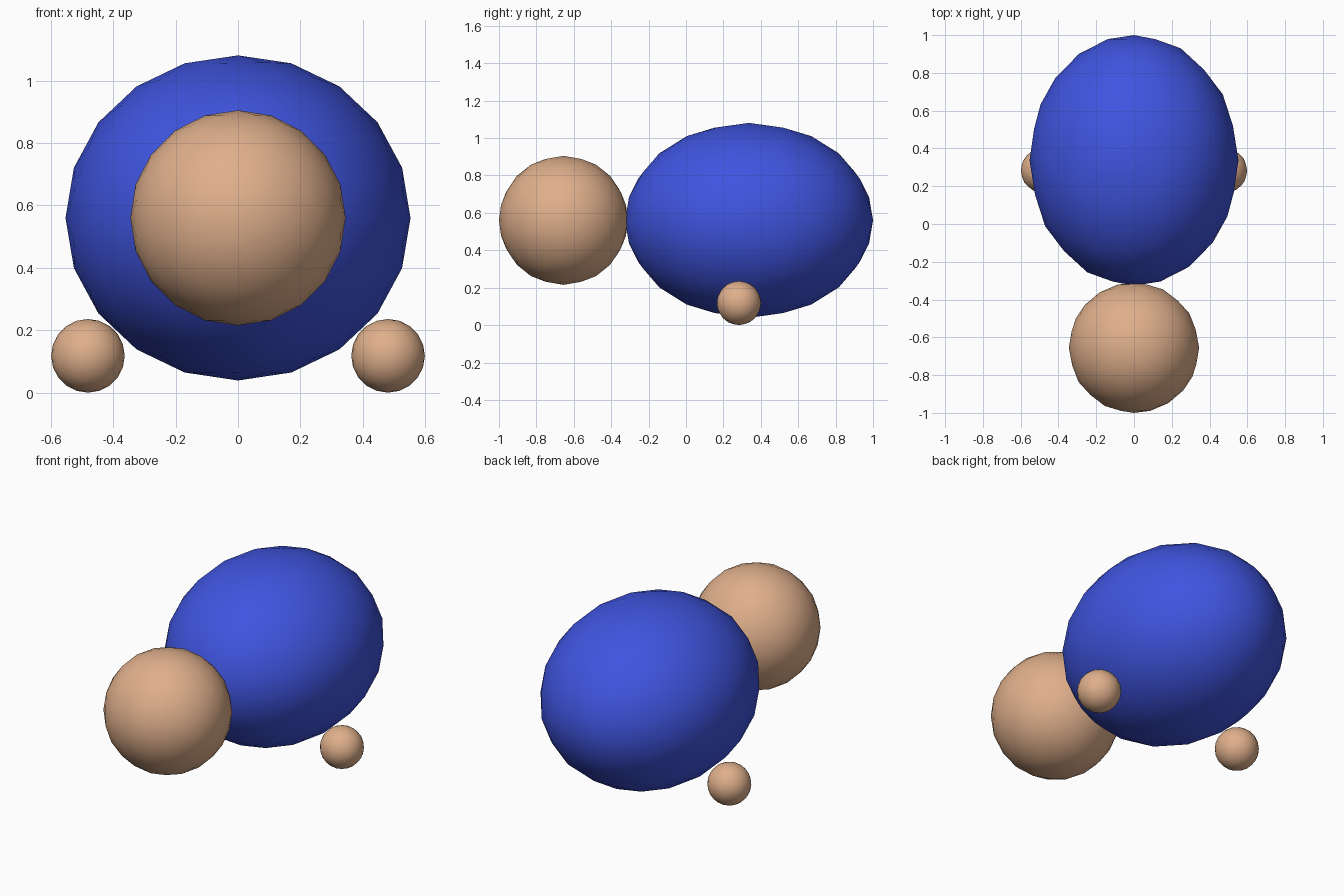
import bpy, math

if "Cube" in bpy.data.objects:
    bpy.data.objects.remove(bpy.data.objects["Cube"])


def material(name, color):
    m = bpy.data.materials.new(name)
    m.diffuse_color = color
    m.use_nodes = True
    m.node_tree.nodes["Principled BSDF"].inputs["Base Color"].default_value = m.diffuse_color
    return m


blue = material("blue", (0.05, 0.09, 0.74, 1))
tan = material("tan", (0.74, 0.43, 0.26, 1))


def ball(name, center, radii, mat):
    """Low-poly icosphere with its pole along y; radii are (x, y, z)."""
    bpy.ops.mesh.primitive_ico_sphere_add(subdivisions=3, radius=1, location=center,
                                          rotation=(math.pi / 2, 0, 0))
    ob = bpy.context.object
    ob.name = name
    ob.scale = (radii[0], radii[2], radii[1])  # local z points along world -y
    bpy.ops.object.transform_apply(location=False, rotation=True, scale=True)
    bpy.ops.object.shade_smooth()
    ob.data.materials.append(mat)
    return ob


# Egg-shaped body
ball("body", (0, 0.337, 0.56), (0.553, 0.663, 0.521), blue)

# Round head in front
ball("head", (0, -0.655, 0.56), (0.345, 0.345, 0.345), tan)

# Pair of small feet
for side, label in ((-1, "left"), (1, "right")):
    ball(label + "_foot", (side * 0.481, 0.283, 0.118), (0.118, 0.118, 0.118), tan)
